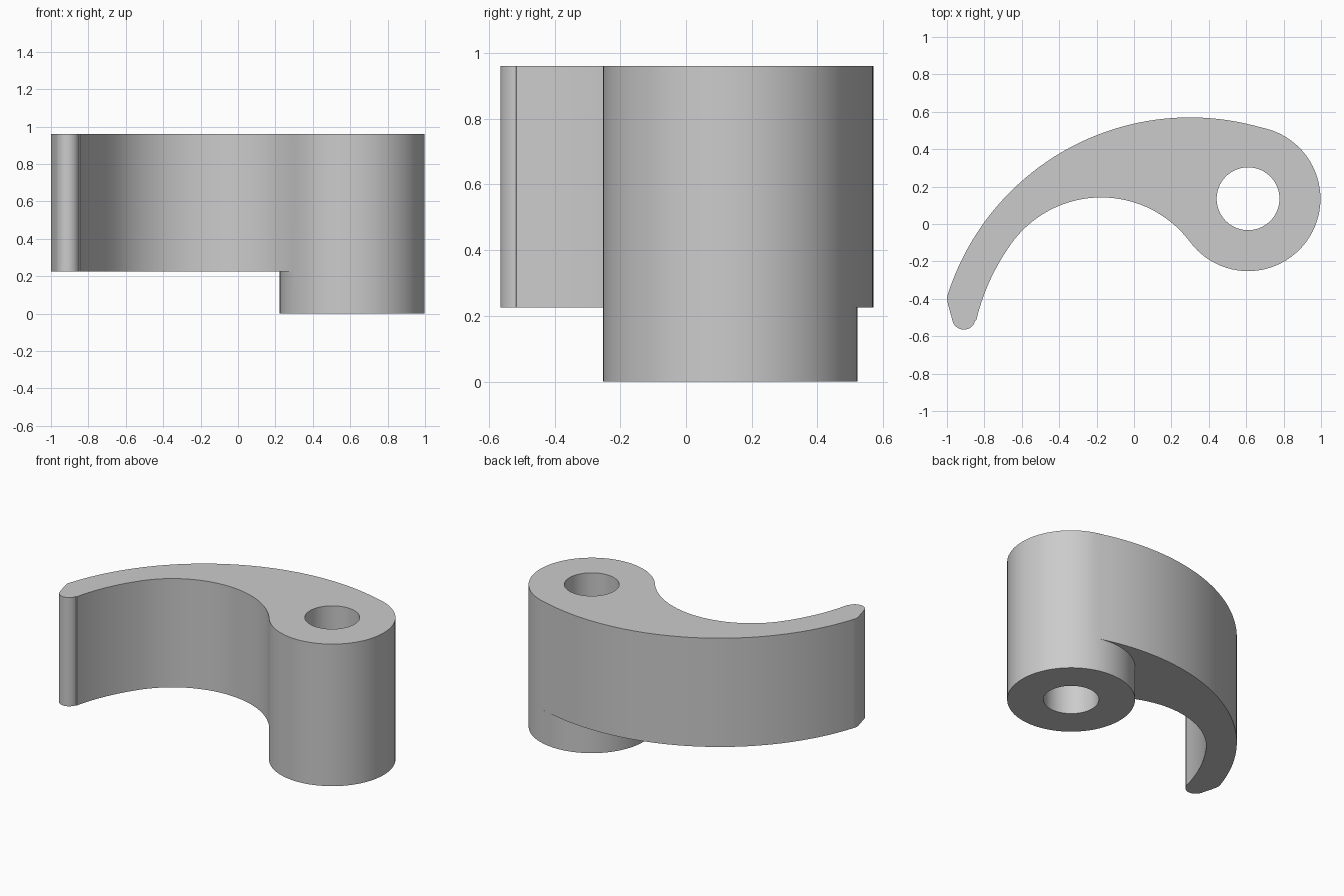
import bpy
import bmesh
from math import cos, sin, atan2, radians, tau
from mathutils import Vector

cube = bpy.data.objects.get("Cube")
if cube:
    bpy.data.objects.remove(cube, do_unlink=True)

BOSS, BOSS_R, HOLE_R = Vector((0.61, 0.135)), 0.387, 0.168
SWEEP, OUTER_R = Vector((0.30, -0.79)), 1.36      # long curve of the arm
BELLY, BELLY_R = Vector((-0.175, -0.45)), 0.592   # tight inner curve
TIP, TIP_R = Vector((-0.91, -0.503)), 0.062
Z_BASE, Z_ARM, Z_TOP = 0.0, 0.225, 0.96


def arc(center, radius, start, end, steps):
    """Points along an arc, both ends included."""
    angles = [start + (end - start) * i / steps for i in range(steps + 1)]
    return [center + radius * Vector((cos(a), sin(a))) for a in angles]


def heading(a, b):
    return atan2(b.y - a.y, b.x - a.x)


# Angles where the curves meet tangentially
outer_join = heading(SWEEP, BOSS)
inner_join = heading(BOSS, BELLY) + tau
belly_end = heading(SWEEP, BELLY)
tip_angle = radians(166.5)
inner_r = (BELLY - SWEEP).length + BELLY_R

# Boss rim: the part covered by the arm and the open part
covered = arc(BOSS, BOSS_R, outer_join, inner_join, 36)
exposed = arc(BOSS, BOSS_R, inner_join, outer_join + tau, 48)
hole_covered = arc(BOSS, HOLE_R, outer_join, inner_join, 36)
hole_exposed = arc(BOSS, HOLE_R, inner_join, outer_join + tau, 48)

# Arm edge from the back of the boss, round the tip, to the inside of the boss
edge = [covered[0]]
edge += arc(SWEEP, OUTER_R, outer_join, radians(162), 48)[1:]
edge += [Vector((-1.0, -0.39)), Vector((-0.998, -0.415))]
edge += arc(TIP, TIP_R, radians(-165), radians(-13.5), 14)
edge += arc(SWEEP, inner_r, tip_angle, belly_end, 16)
edge += arc(BELLY, BELLY_R, belly_end, inner_join - tau / 2, 40)[1:-1]
edge.append(covered[-1])

bm = bmesh.new()


def face(points):
    bm.faces.new([bm.verts.new(p) for p in points])


def wall(path, low, high):
    for a, b in zip(path, path[1:]):
        face([(*a, low), (*b, low), (*b, high), (*a, high)])


def ring(outer, inner, z):
    for a, b, c, d in zip(outer, outer[1:], inner[1:], inner):
        face([(*p, z) for p in (a, b, c, d)])


# Pivot boss with its through hole
for rim, bore in ((covered, hole_covered), (exposed, hole_exposed)):
    wall(rim, Z_BASE, Z_ARM)
    wall(bore, Z_BASE, Z_ARM)
    wall(bore, Z_ARM, Z_TOP)
    ring(rim, bore, Z_BASE)
    ring(rim, bore, Z_TOP)
wall(exposed, Z_ARM, Z_TOP)

# Curved arm, raised above the boss foot
wall(edge, Z_ARM, Z_TOP)
for z in (Z_ARM, Z_TOP):
    face([(*p, z) for p in edge + covered[-2:0:-1]])

bmesh.ops.remove_doubles(bm, verts=bm.verts, dist=0.0005)
bmesh.ops.recalc_face_normals(bm, faces=bm.faces)
mesh = bpy.data.meshes.new("curved_lever")
bm.to_mesh(mesh)
bm.free()
lever = bpy.data.objects.new("curved_lever", mesh)
bpy.context.collection.objects.link(lever)

# Plain grey finish
grey = bpy.data.materials.new("light_grey")
grey.use_nodes = True
color = (0.6, 0.6, 0.6, 1.0)
grey.diffuse_color = color
grey.node_tree.nodes["Principled BSDF"].inputs["Base Color"].default_value = color
mesh.materials.append(grey)

bpy.ops.object.select_all(action="DESELECT")
lever.select_set(True)
bpy.context.view_layer.objects.active = lever
bpy.ops.object.shade_smooth_by_angle(angle=radians(30))
